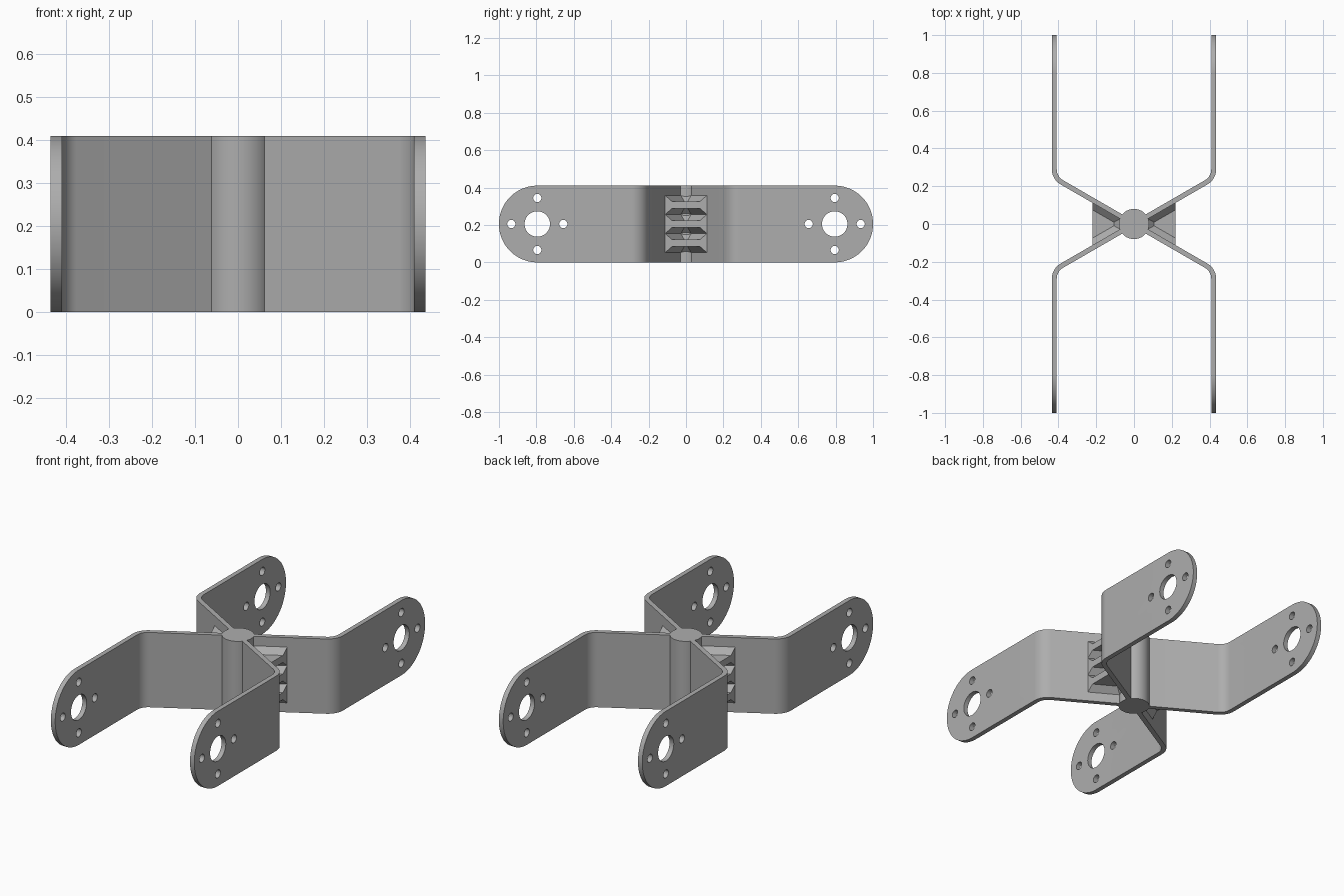
import bpy, bmesh, math
from mathutils import Vector, Matrix

if "Cube" in bpy.data.objects:
    bpy.data.objects.remove(bpy.data.objects["Cube"])

HEIGHT, THICK, HUB_R = 0.41, 0.026, 0.08
ARM_X, BEND_R = 0.422, 0.08
MID = HEIGHT / 2
SLOPE = math.radians(30)
END_Y = 1 - MID                      # centre of each rounded end

grey = bpy.data.materials.new("plain grey")
grey.use_nodes = True
colour = (0.42, 0.42, 0.42, 1)
grey.diffuse_color = colour
grey.node_tree.nodes["Principled BSDF"].inputs["Base Color"].default_value = colour


def finish(bm, name):
    bmesh.ops.recalc_face_normals(bm, faces=bm.faces)
    mesh = bpy.data.meshes.new(name)
    bm.to_mesh(mesh)
    bm.free()
    obj = bpy.data.objects.new(name, mesh)
    bpy.context.collection.objects.link(obj)
    mesh.materials.append(grey)
    return obj


def select(obj):
    bpy.ops.object.select_all(action="DESELECT")
    obj.select_set(True)
    bpy.context.view_layer.objects.active = obj


def smooth(obj):
    select(obj)
    bpy.ops.object.shade_smooth_by_angle(angle=SLOPE)


def add_cylinder(bm, radius, depth, matrix, segments):
    bmesh.ops.create_cone(bm, cap_ends=True, segments=segments, radius1=radius,
                          radius2=radius, depth=depth, matrix=matrix)


# Central hub
bm = bmesh.new()
add_cylinder(bm, HUB_R, HEIGHT, Matrix.Translation((0, 0, MID)), 64)
smooth(finish(bm, "hub"))


def arm_path():
    """Centre line of an arm with its normals: sloped run, rounded bend, straight run."""
    along = Vector((math.cos(SLOPE), math.sin(SLOPE)))
    normal = Vector((-along.y, along.x))
    path = [(along * 0.075, normal)]
    tangent = BEND_R * math.tan(SLOPE)
    centre = Vector((ARM_X - BEND_R, ARM_X * math.tan(SLOPE) + tangent))
    steps = 12
    for i in range(steps + 1):
        a = -2 * SLOPE * (1 - i / steps)
        out = Vector((math.cos(a), math.sin(a)))
        path.append((centre + out * BEND_R, -out))
    path.append((Vector((ARM_X, 1)), Vector((-1, 0))))
    return path


def hole_cutter(sy):
    bm = bmesh.new()
    turn = Matrix.Rotation(math.pi / 2, 4, "Y")
    holes = [(0, 0, 0.068)]
    holes += [(0.139 * dy, 0.139 * dz, 0.022) for dy, dz in ((1, 0), (-1, 0), (0, 1), (0, -1))]
    for dy, dz, r in holes:
        place = Matrix.Translation((0, sy * END_Y + dy, MID + dz))
        add_cylinder(bm, r, 1.2, place @ turn, 48 if r > 0.05 else 24)
    cutter = finish(bm, "hole_cutter")
    cutter.hide_render = True
    return cutter


def make_arm(name, sx, sy, cutter):
    bm = bmesh.new()
    rings = []
    for p, n in arm_path():
        ring = []
        for side, z in ((1, 0), (1, HEIGHT), (-1, HEIGHT), (-1, 0)):
            q = p + n * side * THICK / 2
            ring.append(bm.verts.new((sx * q.x, sy * q.y, z)))
        rings.append(ring)
    for a, b in zip(rings, rings[1:]):
        for i in range(4):
            j = (i + 1) % 4
            bm.faces.new((a[i], a[j], b[j], b[i]))
    bm.faces.new(rings[0])
    bm.faces.new(rings[-1])
    bmesh.ops.recalc_face_normals(bm, faces=bm.faces)
    # Round the free end into a half circle
    last = rings[-1]
    corners = [bm.edges.get((last[0], last[3])), bm.edges.get((last[1], last[2]))]
    bmesh.ops.bevel(bm, geom=corners, offset=MID - 0.0005, segments=24, profile=0.5,
                    affect="EDGES", clamp_overlap=False)
    arm = finish(bm, name)
    cut = arm.modifiers.new("holes", "BOOLEAN")
    cut.operation = "DIFFERENCE"
    cut.solver = "EXACT"
    cut.object = cutter
    select(arm)
    bpy.ops.object.modifier_apply(modifier=cut.name)
    smooth(arm)


# Four bent arms
for end, sy in (("front", -1), ("back", 1)):
    cutter = hole_cutter(sy)
    for side, sx in (("left", 1), ("right", -1)):
        make_arm(f"{end}_{side}_arm", sx, sy, cutter)
    bpy.data.objects.remove(cutter)


def wall_y(x, inset):
    return x * math.tan(SLOPE) - (THICK / 2 + inset) / math.cos(SLOPE)


# Stacked ribs between the arms, chamfered where they meet the arms and hub
RIB_H, CHAMFER, X_IN, X_OUT = 0.102, 0.032, 0.074, 0.22


def make_rib(name, sx, z):
    bm = bmesh.new()

    def u_shape(inset, dz):
        x = X_IN + inset
        y_in, y_out = wall_y(x, inset), wall_y(X_OUT, inset)
        pts = ((X_OUT, -y_out), (x, -y_in), (x, y_in), (X_OUT, y_out))
        return [bm.verts.new((sx * px, py, z + dz)) for px, py in pts]

    half = RIB_H / 2
    top, bottom = u_shape(0, half), u_shape(0, -half)
    web_top, web_bottom = u_shape(CHAMFER, half - CHAMFER), u_shape(CHAMFER, CHAMFER - half)
    for a, b in ((top, web_top), (bottom, web_bottom), (top, bottom)):
        for i in range(3):
            bm.faces.new((a[i], a[i + 1], b[i + 1], b[i]))
    bm.faces.new(web_top)
    bm.faces.new(web_bottom)
    # Outer end, flared at both sides
    bm.faces.new((web_top[0], web_top[3], web_bottom[3], web_bottom[0]))
    for i in (0, 3):
        bm.faces.new((top[i], web_top[i], web_bottom[i], bottom[i]))
    finish(bm, name)


for side, sx in (("left", 1), ("right", -1)):
    for i, level in enumerate(("lower", "middle", "upper")):
        make_rib(f"{level}_{side}_rib", sx, MID + (i - 1) * RIB_H)
